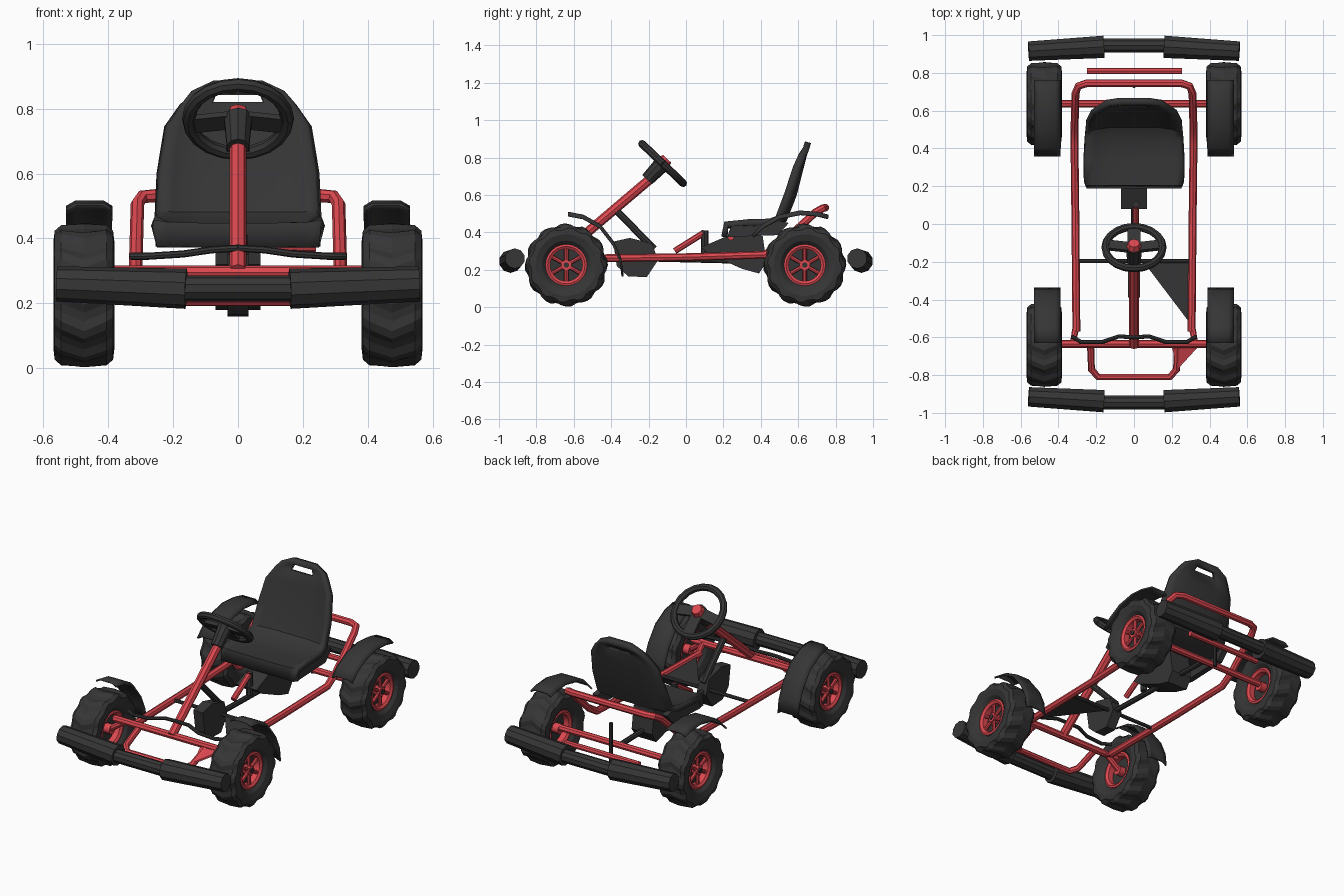
import bpy, bmesh, math
from mathutils import Vector, Matrix

if "Cube" in bpy.data.objects:
    bpy.data.objects.remove(bpy.data.objects["Cube"])


def material(name, rgb):
    m = bpy.data.materials.new(name)
    m.diffuse_color = (*rgb, 1)
    m.use_nodes = True
    m.node_tree.nodes["Principled BSDF"].inputs["Base Color"].default_value = m.diffuse_color
    return m


BLACK = material("charcoal", (0.036, 0.036, 0.037))
RED = material("red", (0.72, 0.065, 0.08))


def finish(name, bm, mat, smooth=True):
    bmesh.ops.recalc_face_normals(bm, faces=bm.faces)
    me = bpy.data.meshes.new(name)
    bm.to_mesh(me)
    bm.free()
    ob = bpy.data.objects.new(name, me)
    bpy.context.collection.objects.link(ob)
    me.materials.append(mat)
    if smooth:
        bpy.ops.object.select_all(action='DESELECT')
        ob.select_set(True)
        bpy.context.view_layer.objects.active = ob
        bpy.ops.object.shade_smooth_by_angle(angle=math.radians(35))
    return ob


def tube(name, pts, r, mat):
    """Eight-sided tube along a path, converted to mesh."""
    cu = bpy.data.curves.new(name, 'CURVE')
    cu.dimensions = '3D'
    cu.bevel_depth, cu.bevel_resolution, cu.use_fill_caps = r, 2, True
    sp = cu.splines.new('POLY')
    sp.points.add(len(pts) - 1)
    for p, co in zip(sp.points, pts):
        p.co = (*co, 1)
    tmp = bpy.data.objects.new(name + "_path", cu)
    bpy.context.collection.objects.link(tmp)
    me = bpy.data.meshes.new_from_object(tmp.evaluated_get(bpy.context.evaluated_depsgraph_get()))
    bpy.data.objects.remove(tmp)
    bm = bmesh.new()
    bm.from_mesh(me)
    return finish(name, bm, mat)


def cone(name, a, b, r1, r2, mat, seg=10):
    a, b = Vector(a), Vector(b)
    rot = (b - a).to_track_quat('Z', 'Y').to_matrix().to_4x4()
    bm = bmesh.new()
    bmesh.ops.create_cone(bm, cap_ends=True, segments=seg, radius1=r1, radius2=r2,
                          depth=(b - a).length, matrix=Matrix.Translation((a + b) / 2) @ rot)
    return finish(name, bm, mat)


def slab(name, pts, step, mat):
    """Flat outline extruded by the vector step."""
    bm = bmesh.new()
    f = bm.faces.new([bm.verts.new(p) for p in pts])
    new = bmesh.ops.extrude_face_region(bm, geom=[f])['geom']
    bmesh.ops.translate(bm, verts=[v for v in new if isinstance(v, bmesh.types.BMVert)], vec=step)
    return finish(name, bm, mat, False)


def loft(name, rows, mat, thick, skip=()):
    """Skin rows of points, leave out the (row, column) cells in skip, add thickness."""
    bm = bmesh.new()
    g = [[bm.verts.new(p) for p in r] for r in rows]
    for i in range(len(g) - 1):
        for j in range(len(g[0]) - 1):
            if (i, j) not in skip:
                bm.faces.new((g[i][j], g[i][j + 1], g[i + 1][j + 1], g[i + 1][j]))
    ob = finish(name, bm, mat)
    mod = ob.modifiers.new("thickness", 'SOLIDIFY')
    mod.thickness, mod.offset = thick, 0
    return ob


def lathe(name, prof, center, mat, seg, wobble=None, smooth=True):
    """Closed (x, radius) profile turned about an x-parallel axle."""
    bm = bmesh.new()
    rings = []
    for i in range(seg):
        ring = []
        for x, r in prof:
            a, k = 2 * math.pi * i / seg, r
            if wobble and r > 0.19:
                a, k = wobble(a, i, x, r)
            ring.append(bm.verts.new((center[0] + x, center[1] + k * math.cos(a), center[2] + k * math.sin(a))))
        rings.append(ring)
    n = len(prof)
    for i in range(seg):
        p, q = rings[i], rings[(i + 1) % seg]
        for j in range(n):
            bm.faces.new((p[j], p[(j + 1) % n], q[(j + 1) % n], q[j]))
    return finish(name, bm, mat, smooth)


# Wheels: chevron-tread tyre, rim barrel, dark backing disc, hub and six spokes
def chevron(a, i, x, r):
    return a - abs(x) * 2.0, r + (0.004 if i % 4 < 2 else -0.007)


TYRE = [(-0.06, 0.108), (-0.082, 0.13), (-0.094, 0.165), (-0.09, 0.195), (-0.07, 0.212), (0, 0.218),
        (0.07, 0.212), (0.09, 0.195), (0.094, 0.165), (0.082, 0.13), (0.06, 0.108)]
RIM = [(-0.066, 0.111), (0.066, 0.111), (0.07, 0.1), (0.06, 0.086), (-0.06, 0.086), (-0.07, 0.1)]
for end, y in (("front", -0.64), ("rear", 0.635)):
    for side, s in (("left", -1), ("right", 1)):
        c = (s * 0.475, y, 0.225)
        tag = f"{end}_{side}"
        lathe(f"tyre_{tag}", TYRE, c, BLACK, 48, chevron, False)
        lathe(f"rim_{tag}", RIM, c, RED, 24)
        cone(f"rim_backing_{tag}", (c[0] - 0.025, y, 0.225), (c[0] + 0.025, y, 0.225), 0.09, 0.09, BLACK, 24)
        cone(f"hub_{tag}", (s * 0.41, y, 0.225), (s * 0.54, y, 0.225), 0.03, 0.028, RED, 12)
        cone(f"hub_cap_{tag}", (s * 0.54, y, 0.225), (s * 0.546, y, 0.225), 0.015, 0.015, BLACK, 8)
        for k in range(6):
            a = math.radians(60 * k + 30)
            d = Vector((0, math.cos(a), math.sin(a)))
            o = Vector((s * 0.524, y, 0.225))
            tube(f"spoke_{tag}_{k}", [o + d * 0.02, o + d * 0.09], 0.011, RED)

# Mudguards: thin curved shells
GUARDS = {"front": [(-0.63, 0.505), (-0.55, 0.49), (-0.46, 0.44), (-0.39, 0.35), (-0.35, 0.26), (-0.34, 0.18)],
          "rear": [(0.36, 0.39), (0.41, 0.44), (0.5, 0.49), (0.61, 0.512), (0.7, 0.505), (0.76, 0.49)]}
for end, path in GUARDS.items():
    for side, s in (("left", -1), ("right", 1)):
        rows = [[(s * x, y, z - dz) for x, dz in ((0.39, 0.016), (0.415, 0), (0.5, 0), (0.528, 0.016))]
                for y, z in path]
        loft(f"mudguard_{end}_{side}", rows, BLACK, 0.01)

# Frame: one long rail loop rising behind the seat, axles and bumper loops
half = [(0.305, -0.57, 0.26), (0.31, 0.0, 0.267), (0.315, 0.42, 0.28), (0.315, 0.5, 0.33),
        (0.31, 0.69, 0.505), (0.295, 0.73, 0.528), (0.25, 0.745, 0.532)]
tube("main_rail", half + [(-x, y, z) for x, y, z in reversed(half)], 0.021, RED)
tube("front_axle", [(-0.4, -0.635, 0.295), (0.4, -0.635, 0.295)], 0.021, RED)
tube("rear_axle", [(-0.42, 0.637, 0.235), (0.42, 0.637, 0.235)], 0.02, RED)
tube("front_loop", [(-0.23, -0.64, 0.28), (-0.225, -0.77, 0.225), (-0.19, -0.81, 0.21),
                    (0.19, -0.81, 0.21), (0.225, -0.77, 0.225), (0.23, -0.64, 0.28)], 0.019, RED)
slab("front_gusset", [(0.2, -0.65, 0.275), (0.34, -0.65, 0.285), (0.23, -0.77, 0.23)], (0, 0, 0.012), RED)
tube("rear_crossbar", [(-0.25, 0.81, 0.25), (0.255, 0.81, 0.25)], 0.017, RED)
tube("rear_post", [(0, 0.73, 0.16), (0, 0.73, 0.41)], 0.011, BLACK)
for s in (-1, 1):
    tube("steering_knuckle", [(s * 0.31, -0.56, 0.26), (s * 0.325, -0.635, 0.295), (s * 0.42, -0.64, 0.23)], 0.018, RED)
    tube("tie_rod", [(s * 0.33, -0.595, 0.345), (s * 0.28, -0.625, 0.345), (s * 0.17, -0.625, 0.352),
                     (s * 0.08, -0.595, 0.365), (0, -0.6, 0.37)], 0.011, BLACK)

# Bumpers: slim middle tube with a fat angled pad on each end
for end, f in (("front", -1), ("rear", 1)):
    cone(f"{end}_bumper_bar", (-0.2, f * 0.945, 0.245), (0.2, f * 0.945, 0.245), 0.04, 0.04, BLACK)
    for s in (-1, 1):
        cone(f"{end}_bumper_pad", (s * 0.16, f * 0.938, 0.245), (s * 0.558, f * 0.915, 0.26), 0.062, 0.054, BLACK)

# Steering: column, strut, hub, rim and three spokes
tube("steering_column", [(0, -0.645, 0.3), (0, -0.18, 0.695)], 0.026, RED)
tube("column_strut", [(0, -0.39, 0.535), (0, -0.17, 0.31)], 0.019, BLACK)
n = Vector((0, 0.69, 0.72)).normalized()
c = Vector((0, -0.125, 0.768))
down = Vector((0, 0.72, -0.69)).normalized()
cone("steering_hub", c - n * 0.12, c + n * 0.005, 0.036, 0.045, BLACK)
cone("steering_cap", c, c + n * 0.035, 0.042, 0.03, RED, 8)
ring = [(c + (Vector((1, 0, 0)) * math.cos(a) + down * math.sin(a)) * 0.152)
        for a in [2 * math.pi * i / 20 for i in range(21)]]
tube("steering_wheel", ring, 0.021, BLACK)
for i, (dx, dd, w) in enumerate(((-1, 0.15, 0.03), (1, 0.15, 0.03), (0, 1, 0.035))):
    d = (Vector((dx, 0, 0)) + down * dd).normalized()
    t = d.cross(n) * w
    o = c - n * 0.012
    slab(f"steering_spoke_{i}", [o + t, o - t, o + d * 0.15 - t, o + d * 0.15 + t], n * 0.02, BLACK)

# Seat: one bent shell with raised edges and a grip slot near the top
ROWS = [(0.205, 0.375, 0.25, 0), (0.215, 0.435, 0.262, 0.3), (0.34, 0.425, 0.262, 1), (0.45, 0.428, 0.255, 1),
        (0.525, 0.47, 0.25, 1), (0.575, 0.6, 0.243, 1), (0.612, 0.745, 0.22, 0.7), (0.63, 0.815, 0.175, 0.3),
        (0.642, 0.848, 0.145, 0), (0.652, 0.882, 0.075, 0)]
shell = []
for i, (y, z, w, b) in enumerate(ROWS):
    fy, fz = (0, 0.03) if i < 4 else (-0.035, 0.005)
    shell.append([(u * w, y + fy * b * e, z + fz * b * e)
                  for u, e in ((-1, 1), (-0.84, 0.35), (-0.46, 0), (0.46, 0), (0.84, 0.35), (1, 1))])
loft("seat", shell, BLACK, 0.034, skip={(7, 2)})
for s in (-1, 1):
    slab("seat_side", [(s * 0.22, 0.22, 0.375), (s * 0.22, 0.49, 0.385), (s * 0.22, 0.55, 0.45),
                       (s * 0.22, 0.5, 0.46), (s * 0.22, 0.24, 0.43)], (s * 0.035, 0, 0), BLACK)
tube("seat_support", [(0.02, 0.24, 0.38), (0.24, 0.24, 0.375)], 0.018, RED)

# Drive: crank case, rear case, shaft, lever and floor panel
slab("crank_case", [(-0.032, y, z) for y, z in ((-0.39, 0.35), (-0.37, 0.22), (-0.31, 0.165), (-0.21, 0.16),
     (-0.15, 0.25), (-0.18, 0.34), (-0.3, 0.37))], (0.064, 0, 0), BLACK)
slab("drive_case", [(-0.07, y, z) for y, z in ((0.08, 0.32), (0.13, 0.28), (0.3, 0.205), (0.39, 0.18),
     (0.43, 0.24), (0.41, 0.38), (0.22, 0.38))], (0.14, 0, 0), BLACK)
tube("drive_shaft", [(0, -0.2, 0.26), (0, 0.64, 0.24)], 0.016, BLACK)
tube("brake_lever", [(0.01, -0.06, 0.3), (0.01, 0.1, 0.4)], 0.017, RED)
tube("lever_post", [(0.01, 0.1, 0.27), (0.01, 0.1, 0.41)], 0.02, BLACK)
tube("floor_bar", [(-0.3, -0.195, 0.265), (0.3, -0.195, 0.265)], 0.011, BLACK)
slab("floor_panel", [(0.05, -0.2, 0.255), (0.3, -0.2, 0.255), (0.3, -0.53, 0.255)], (0, 0, 0.01), BLACK)
